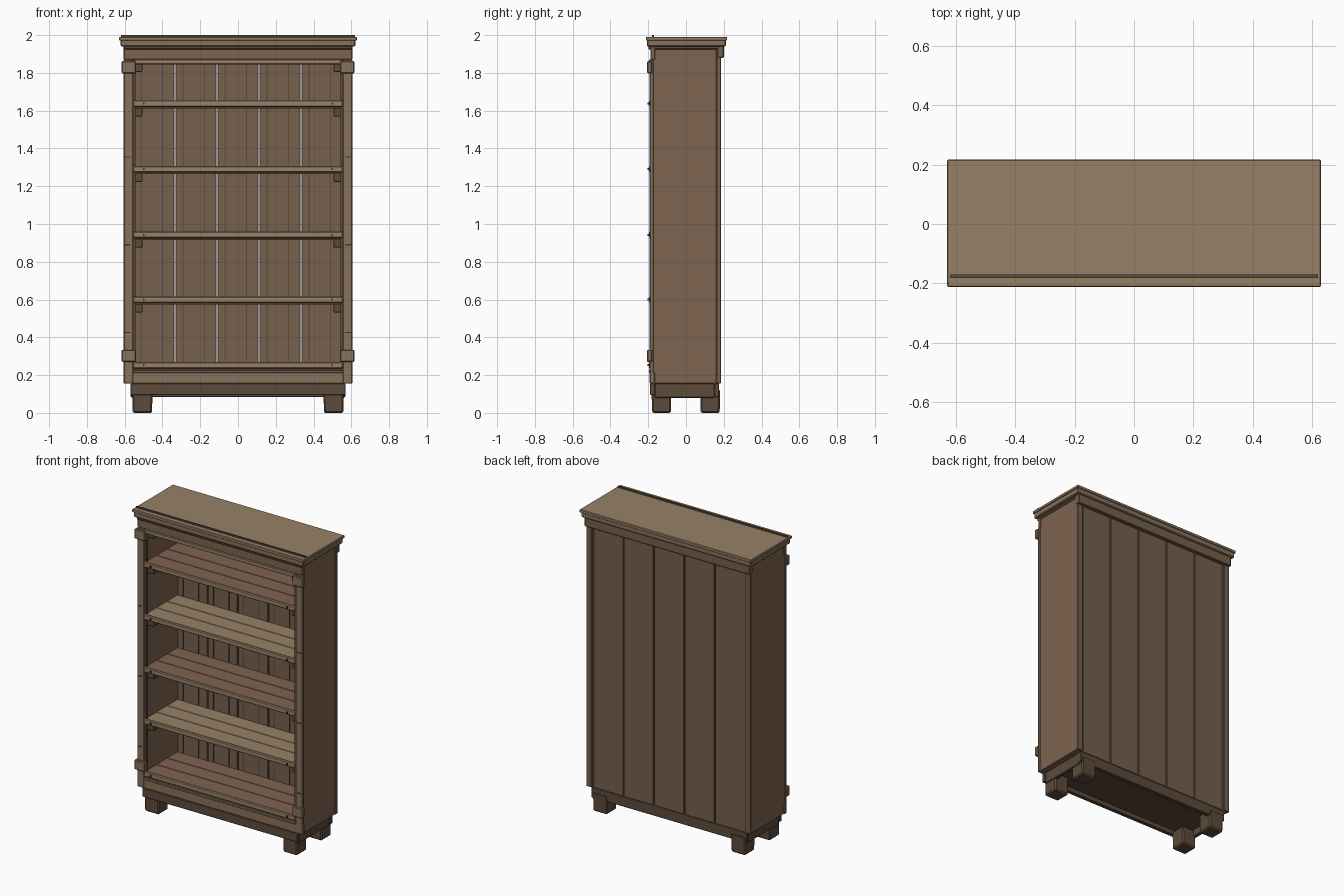
import bpy, bmesh


def mat(name, c):
    m = bpy.data.materials.new(name)
    m.diffuse_color = (*c, 1)
    return m


LIGHT = mat("light_wood", (0.31, 0.22, 0.135))
TRIM = mat("trim_wood", (0.25, 0.165, 0.105))
MID = mat("red_wood", (0.21, 0.125, 0.08))
PLANK = mat("back_wood", (0.18, 0.115, 0.075))
DARK = mat("dark_wood", (0.11, 0.07, 0.045))
BLACK = mat("peg_wood", (0.05, 0.033, 0.022))


def box(name, x, y, z, m, bevel=0.0, taper=1.0):
    """Box from (min, max) ranges, optional chamfer and narrowed bottom."""
    bm = bmesh.new()
    bmesh.ops.create_cube(bm, size=1)
    for v in bm.verts:
        k = taper if v.co.z < 0 else 1
        v.co = ((x[0] + x[1]) / 2 + v.co.x * (x[1] - x[0]) * k,
                (y[0] + y[1]) / 2 + v.co.y * (y[1] - y[0]) * k,
                (z[0] + z[1]) / 2 + v.co.z * (z[1] - z[0]))
    if bevel:
        bmesh.ops.bevel(bm, geom=bm.edges[:], offset=bevel, segments=1,
                        affect='EDGES', profile=0.5)
    bmesh.ops.recalc_face_normals(bm, faces=bm.faces)
    me = bpy.data.meshes.new(name)
    bm.to_mesh(me)
    bm.free()
    me.materials.append(m)
    ob = bpy.data.objects.new(name, me)
    bpy.context.collection.objects.link(ob)
    return ob


def pair(name, x, y, z, m, bevel=0.0, taper=1.0):
    """The same box on the right and the left."""
    box(name + "_right", x, y, z, m, bevel, taper)
    box(name + "_left", (-x[1], -x[0]), y, z, m, bevel, taper)


# Feet
for n, y in (("front", (-0.182, -0.078)), ("back", (0.075, 0.18))):
    pair(n + "_foot", (0.453, 0.56), y, (0, 0.125), DARK, 0.008, 0.97)

# Plinth
box("front_plinth", (-0.57, 0.57), (-0.19, -0.165), (0.095, 0.155), DARK, 0.003)
box("back_plinth", (-0.57, 0.57), (0.15, 0.176), (0.085, 0.155), DARK, 0.003)
pair("side_plinth", (0.54, 0.565), (-0.165, 0.15), (0.08, 0.155), DARK, 0.003)
box("bottom_board", (-0.545, 0.545), (-0.165, 0.15), (0.125, 0.165), DARK)

# Carcass sides with corner posts
pair("side_panel", (0.55, 0.60), (-0.178, 0.178), (0.155, 1.94), MID, 0.004)
pair("back_post", (0.562, 0.603), (0.16, 0.185), (0.155, 1.94), PLANK, 0.003)
pair("front_stile", (0.555, 0.606), (-0.192, -0.172), (0.155, 1.87), TRIM, 0.004)
pair("inner_stile", (0.542, 0.556), (-0.182, -0.165), (0.21, 1.86), DARK)

# Front rails
box("bottom_rail", (-0.605, 0.605), (-0.19, -0.165), (0.155, 0.215), TRIM, 0.004)
box("frieze", (-0.605, 0.605), (-0.188, -0.165), (1.87, 1.94), MID, 0.003)
box("frieze_bead", (-0.55, 0.55), (-0.196, -0.165), (1.845, 1.872), LIGHT, 0.004)

# Corner blocks and stile nicks
for z in (0.302, 1.83):
    pair("corner_block", (0.54, 0.616), (-0.206, -0.18), (z - 0.032, z + 0.032), TRIM, 0.004)
for z in (0.425, 0.89, 1.355):
    pair("stile_nick", (0.568, 0.6), (-0.1945, -0.19), (z - 0.003, z + 0.003), BLACK)

# Shelves of three planks, front lip, pegs and support cleats
for i, top in enumerate((0.27, 0.617, 0.96, 1.308, 1.655)):
    m = LIGHT if i % 2 else MID
    for j in range(3):
        y = -0.178 + j * 0.112
        box("shelf_plank", (-0.552, 0.552), (y, y + 0.109), (top - 0.036, top - 0.004), m, 0.002)
    box("shelf_core", (-0.55, 0.55), (-0.17, 0.15), (top - 0.044, top - 0.03), DARK)
    box("shelf_lip", (-0.555, 0.555), (-0.197, -0.178), (top - 0.034, top), LIGHT, 0.005)
    pair("shelf_peg", (0.496, 0.504), (-0.204, -0.19), (top - 0.023, top - 0.012), BLACK)
    if i:
        pair("shelf_cleat", (0.505, 0.552), (-0.16, 0.14), (top - 0.085, top - 0.04), DARK, 0.003)
box("lower_bead", (-0.555, 0.555), (-0.196, -0.178), (0.213, 0.228), TRIM, 0.003)
box("bay_ceiling", (-0.552, 0.552), (-0.17, 0.16), (1.848, 1.87), MID)
pair("ceiling_cleat", (0.505, 0.552), (-0.16, 0.14), (1.805, 1.85), DARK, 0.003)

# Back planks with open seams and inner ribs
for i in range(5):
    c = (i - 2) * 0.2225
    box("back_plank", (c - 0.108, c + 0.108), (0.158, 0.177), (0.155, 1.9), PLANK, 0.002)
    for d in (-0.068, 0.045):
        box("back_rib", (c + d - 0.003, c + d + 0.003), (0.155, 0.16), (0.22, 1.85), DARK)
box("back_top_rail", (-0.605, 0.605), (0.165, 0.2), (1.88, 1.945), PLANK, 0.004)

# Cornice and top board
box("cornice_step", (-0.603, 0.603), (-0.198, 0.195), (1.925, 1.948), DARK, 0.003)
box("cornice", (-0.622, 0.622), (-0.207, 0.211), (1.94, 1.978), TRIM, 0.005)
box("top_board", (-0.629, 0.629), (-0.212, 0.217), (1.972, 1.991), LIGHT, 0.003)
box("top_strip", (-0.62, 0.62), (-0.181, -0.17), (1.985, 2.0), DARK)
